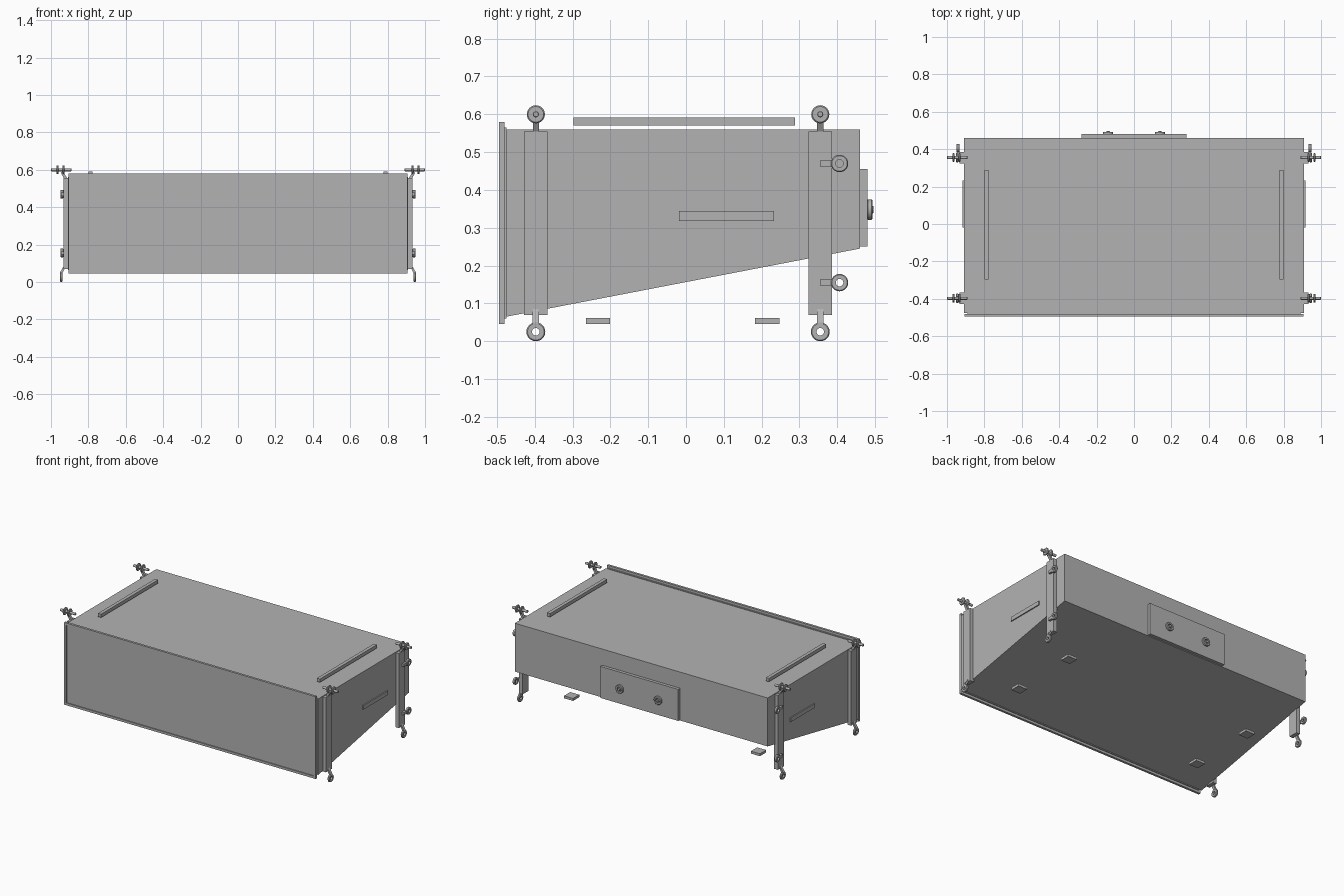
import bpy, bmesh, math
from mathutils import Matrix, Vector

cube = bpy.data.objects.get("Cube")
if cube:
    bpy.data.objects.remove(cube, do_unlink=True)

grey = bpy.data.materials.new("cabinet_grey")
grey.use_nodes = True
COLOR = (0.45, 0.45, 0.45, 1)
grey.diffuse_color = COLOR
grey.node_tree.nodes["Principled BSDF"].inputs["Base Color"].default_value = COLOR


def finish(name, bm, smooth=False):
    bmesh.ops.recalc_face_normals(bm, faces=bm.faces)
    mesh = bpy.data.meshes.new(name)
    bm.to_mesh(mesh)
    bm.free()
    mesh.materials.append(grey)
    obj = bpy.data.objects.new(name, mesh)
    bpy.context.collection.objects.link(obj)
    if smooth:
        bpy.ops.object.select_all(action='DESELECT')
        obj.select_set(True)
        bpy.context.view_layer.objects.active = obj
        bpy.ops.object.shade_smooth_by_angle(angle=math.radians(35))
    return obj


def box(name, x, y, z):
    """Box from three (low, high) ranges."""
    bm = bmesh.new()
    bmesh.ops.create_cube(bm, size=1)
    for v in bm.verts:
        v.co = [sum(r) / 2 + c * (r[1] - r[0]) for r, c in zip((x, y, z), v.co)]
    return finish(name, bm)


def prism(name, points, axis, low, high):
    """Extrude a 2D outline along x or y."""
    def place(a, b, t):
        return (t, a, b) if axis == 'X' else (a, t, b)
    bm = bmesh.new()
    face = bm.faces.new([bm.verts.new(place(a, b, low)) for a, b in points])
    out = bmesh.ops.extrude_face_region(bm, geom=[face])
    verts = [g for g in out["geom"] if isinstance(g, bmesh.types.BMVert)]
    bmesh.ops.translate(bm, verts=verts, vec=place(0, 0, high - low))
    return finish(name, bm)


def ring(name, center, axis, outer, inner, depth):
    """Flat round eye; an inner radius of zero gives a solid pin."""
    bm = bmesh.new()
    h = depth / 2
    bevel = (outer - inner) * 0.2
    profile = [(inner, -h), (outer - bevel, -h), (outer, -h + bevel),
               (outer, h - bevel), (outer - bevel, h), (inner, h)]
    vs = [bm.verts.new((r, 0, t)) for r, t in profile]
    edges = [bm.edges.new((vs[i], vs[i + 1])) for i in range(len(vs) - 1)]
    if inner:
        edges.append(bm.edges.new((vs[-1], vs[0])))
    bmesh.ops.spin(bm, geom=vs + edges, cent=(0, 0, 0), axis=(0, 0, 1),
                   angle=math.tau, steps=24, use_merge=False)
    bmesh.ops.remove_doubles(bm, verts=bm.verts, dist=0.0001)
    turn = Vector((0, 0, 1)).rotation_difference(Vector(axis)).to_matrix().to_4x4()
    bm.transform(Matrix.Translation(center) @ turn)
    return finish(name, bm, True)


# Wedge cabinet
prism("cabinet", [(-0.475, 0.065), (0.46, 0.245), (0.46, 0.56), (-0.475, 0.56)],
      'X', -0.91, 0.91)

# Front frame and recessed grille
FRAME_Y = (-0.495, -0.48)
for z in (0.045, 0.565):
    box("frame_rail", (-0.905, 0.905), FRAME_Y, (z, z + 0.015))
for s in (-1, 1):
    box("frame_post", sorted((s * 0.89, s * 0.905)), FRAME_Y, (0.06, 0.565))
box("grille", (-0.89, 0.89), (-0.489, -0.474), (0.06, 0.565))

# Rear connector panel
box("rear_panel", (-0.28, 0.28), (0.46, 0.48), (0.25, 0.455))
for x in (-0.138, 0.138):
    ring("connector_collar", (x, 0.486, 0.348), (0, 1, 0), 0.027, 0.015, 0.014)
    ring("connector_core", (x, 0.487, 0.348), (0, 1, 0), 0.010, 0, 0.018)

for s in (-1, 1):
    def span(a, b):
        return sorted((s * a, s * b))

    # Top skids, feet and side handles
    box("top_skid", span(0.777, 0.799), (-0.298, 0.288), (0.57, 0.592))
    for y in (-0.233, 0.215):
        box("foot", span(0.64, 0.705), (y - 0.032, y + 0.032), (0.045, 0.061))
    box("side_handle", span(0.905, 0.917), (-0.018, 0.232), (0.318, 0.344))

    for y in (-0.397, 0.355):
        # Rigging rail
        box("rigging_rail", span(0.905, 0.932), (y - 0.031, y + 0.031), (0.07, 0.555))
        # Upper bracket with cross pin and two collars
        arm = [(0.905, 0.54), (0.922, 0.54), (0.948, 0.585), (0.935, 0.592)]
        prism("upper_arm", [(s * a, b) for a, b in arm], 'Y', y - 0.008, y + 0.008)
        ring("upper_pin", (s * 0.945, y, 0.6), (1, 0, 0), 0.008, 0, 0.11)
        for x in (0.933, 0.965):
            ring("pin_collar", (s * x, y, 0.6), (1, 0, 0), 0.024, 0.007, 0.010)
        # Lower bent tab with eye
        tab = [(0.92, 0.085), (0.932, 0.085), (0.952, 0.05), (0.952, 0.036),
               (0.939, 0.036), (0.939, 0.048)]
        prism("lower_tab", [(s * a, b) for a, b in tab], 'Y', y - 0.009, y + 0.009)
        ring("lower_eye", (s * 0.945, y, 0.025), (1, 0, 0), 0.025, 0.010, 0.014)

    # Rear safety eyes
    for z in (0.155, 0.47):
        box("eye_tab", span(0.930, 0.946), (0.355, 0.388), (z - 0.009, z + 0.009))
        ring("rear_eye", (s * 0.942, 0.406, z), (1, 0, 0), 0.023, 0.010, 0.016)
